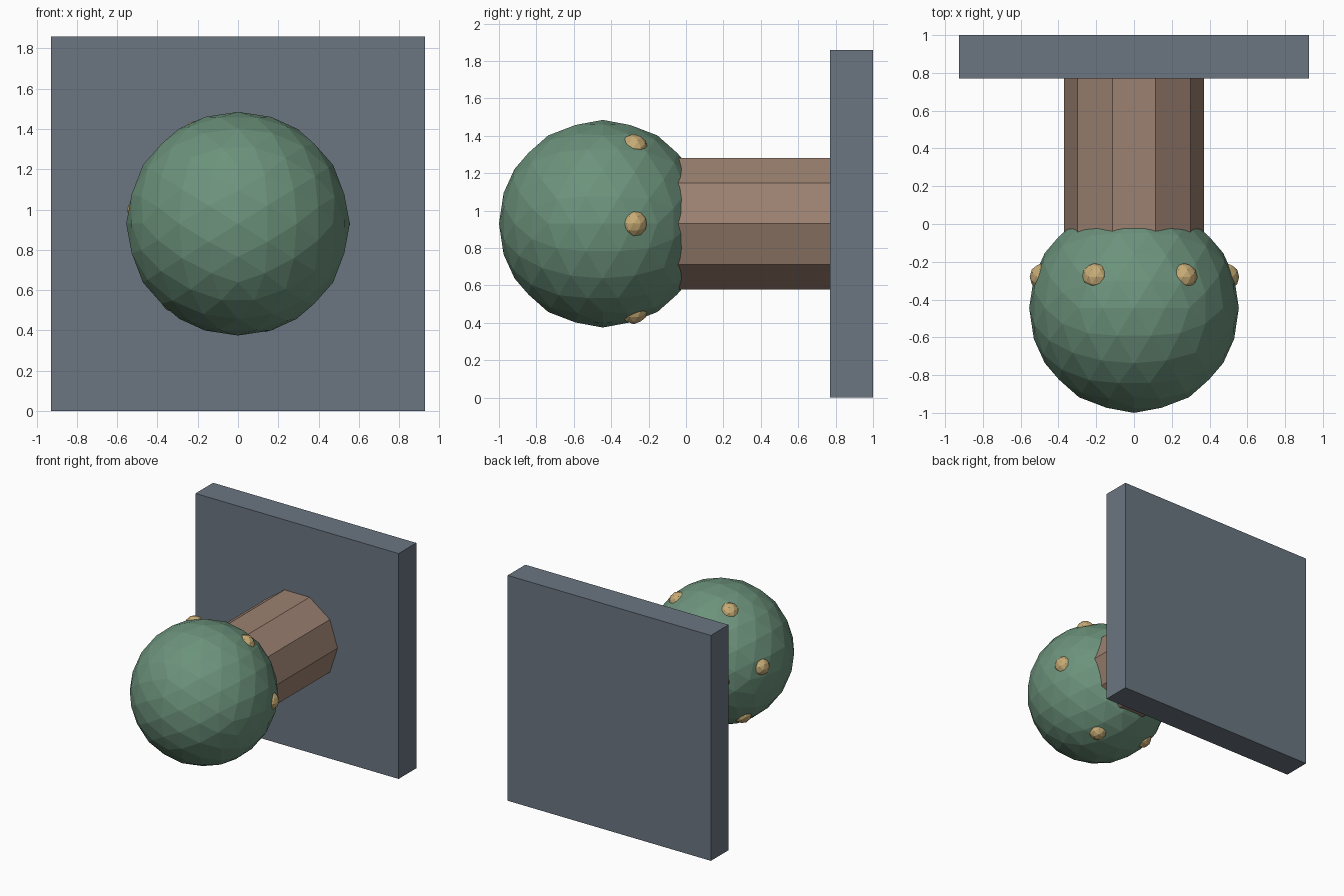
import bpy, bmesh
from math import sin, cos, pi, atan
from mathutils import Matrix, Vector

if "Cube" in bpy.data.objects:
    bpy.data.objects.remove(bpy.data.objects["Cube"])

AXIS_Z = 0.93                              # height of the shared axis
CROWN = Vector((0, -0.445, AXIS_Z))
CROWN_R = 0.555
# turn the icosphere so edge midpoints lie on the axes
ICO_TURN = Matrix.Rotation(-atan(2) / 2, 4, 'Y')


def material(name, rgb):
    m = bpy.data.materials.new(name)
    m.diffuse_color = (*rgb, 1)
    m.use_nodes = True
    m.node_tree.nodes["Principled BSDF"].inputs["Base Color"].default_value = m.diffuse_color
    return m


def add_object(name, bm, mat):
    me = bpy.data.meshes.new(name)
    bm.to_mesh(me)
    bm.free()
    me.materials.append(mat)
    ob = bpy.data.objects.new(name, me)
    bpy.context.collection.objects.link(ob)
    return ob


def ball(name, centre, radius, subdivisions, mat):
    bm = bmesh.new()
    bmesh.ops.create_icosphere(bm, subdivisions=subdivisions, radius=radius,
                               matrix=Matrix.Translation(centre) @ ICO_TURN)
    return add_object(name, bm, mat)


slate = material("slate", (0.145, 0.18, 0.22))
bark = material("bark", (0.33, 0.22, 0.165))
leaf = material("leaf", (0.15, 0.29, 0.20))
gold = material("gold", (0.57, 0.41, 0.18))

# upright square plate at the back
bm = bmesh.new()
bmesh.ops.create_cube(bm, size=1, matrix=Matrix.Translation((0, 0.885, AXIS_Z))
                      @ Matrix.Diagonal((1.855, 0.23, 1.86, 1)))
add_object("back_plate", bm, slate)

# ten-sided trunk from the plate into the crown
y0, y1 = -0.2, 0.78
bm = bmesh.new()
bmesh.ops.create_cone(bm, cap_ends=True, segments=10, radius1=0.37, radius2=0.37,
                      depth=y1 - y0,
                      matrix=Matrix.Translation((0, (y0 + y1) / 2, AXIS_Z))
                      @ Matrix.Rotation(pi / 2, 4, 'X') @ Matrix.Rotation(pi / 2, 4, 'Z'))
add_object("trunk", bm, bark)

# faceted crown
ball("crown", CROWN, CROWN_R, 3, leaf)

# six half-buried fruits, one radian apart around the axis
for i in range(6):
    offset = Vector((0.482 * cos(i), 0.165, 0.482 * sin(i)))
    ball(f"fruit_{i + 1}", CROWN + offset, 0.075, 2, gold)
